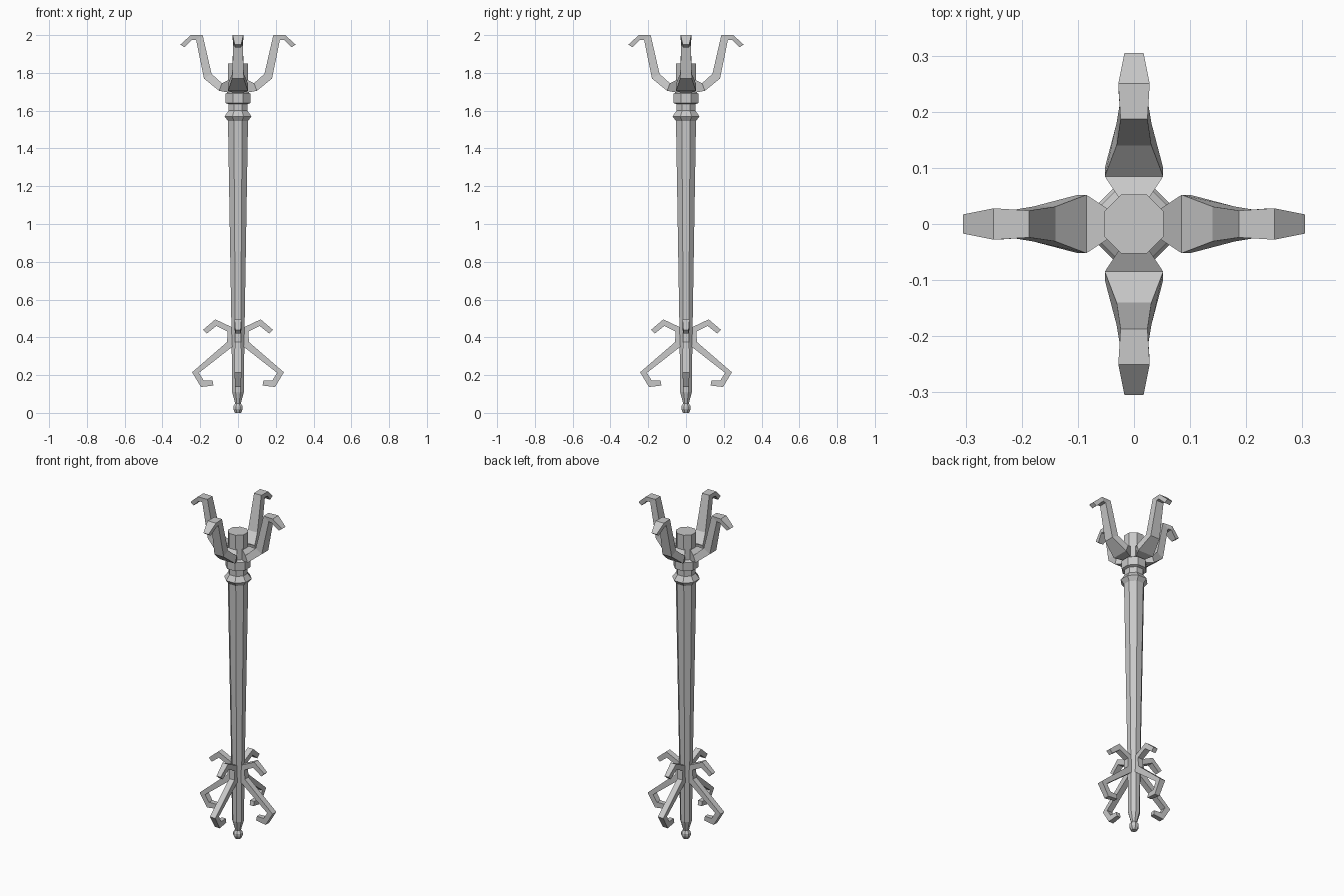
import bpy, bmesh, math

old = bpy.data.objects.get("Cube")
if old:
    bpy.data.objects.remove(old, do_unlink=True)

metal = bpy.data.materials.new("grey metal")
metal.use_nodes = True
GREY = (0.58, 0.58, 0.58, 1)
metal.diffuse_color = GREY
metal.node_tree.nodes["Principled BSDF"].inputs["Base Color"].default_value = GREY


def loft(name, rings):
    """Skin a list of equal-length vertex rings and cap both ends."""
    bm = bmesh.new()
    rows = [[bm.verts.new(p) for p in ring] for ring in rings]
    n = len(rows[0])
    for a, b in zip(rows, rows[1:]):
        for i in range(n):
            j = (i + 1) % n
            bm.faces.new((a[i], a[j], b[j], b[i]))
    bm.faces.new(rows[0])
    bm.faces.new(rows[-1])
    bmesh.ops.recalc_face_normals(bm, faces=bm.faces)
    me = bpy.data.meshes.new(name)
    bm.to_mesh(me)
    bm.free()
    me.materials.append(metal)
    ob = bpy.data.objects.new(name, me)
    bpy.context.collection.objects.link(ob)
    return ob


def octagon(apothem, z):
    r = apothem / math.cos(math.pi / 8)
    angles = [math.pi / 8 + k * math.pi / 4 for k in range(8)]
    return [(r * math.cos(a), r * math.sin(a), z) for a in angles]


def four_arms(name, sections):
    """Sections: (inner x, z), (outer x, z), half width; one arm per side."""
    rings = [[(p[0], -w, p[1]), (p[0], w, p[1]), (q[0], w, q[1]), (q[0], -w, q[1])]
             for p, q, w in sections]
    for k, side in enumerate(("left", "back", "right", "front")):
        loft(f"{name}_{side}", rings).rotation_euler.z = k * math.pi / 2


# Eight-sided staff: foot knob, tapered pole, flange, collar and head
staff = [(0.016, 0.0), (0.025, 0.02), (0.025, 0.035), (0.015, 0.05),
         (0.031, 0.11), (0.034, 0.4), (0.053, 1.545), (0.071, 1.57),
         (0.05, 1.6), (0.05, 1.635), (0.065, 1.64), (0.065, 1.69),
         (0.052, 1.70), (0.053, 1.85)]
loft("staff", [octagon(r, z) for r, z in staff])

# Claws around the head, broad at the root and hooked at the tip
four_arms("head_claw", [
    ((0.045, 1.765), (0.045, 1.695), 0.026),
    ((0.085, 1.745), (0.10, 1.705), 0.052),
    ((0.14, 1.795), (0.18, 1.77), 0.031),
    ((0.187, 2.0), (0.222, 1.975), 0.024),
    ((0.25, 2.0), (0.243, 1.975), 0.028),
    ((0.305, 1.95), (0.283, 1.935), 0.017)])

# Scrolled brackets near the foot: short curl above, long hook below
four_arms("foot_bracket", [
    ((0.165, 0.42), (0.185, 0.44), 0.014),
    ((0.115, 0.46), (0.12, 0.495), 0.018),
    ((0.055, 0.43), (0.035, 0.455), 0.017),
    ((0.058, 0.375), (0.03, 0.35), 0.017),
    ((0.243, 0.215), (0.207, 0.212), 0.018),
    ((0.196, 0.137), (0.182, 0.172), 0.016),
    ((0.13, 0.145), (0.135, 0.172), 0.013)])
